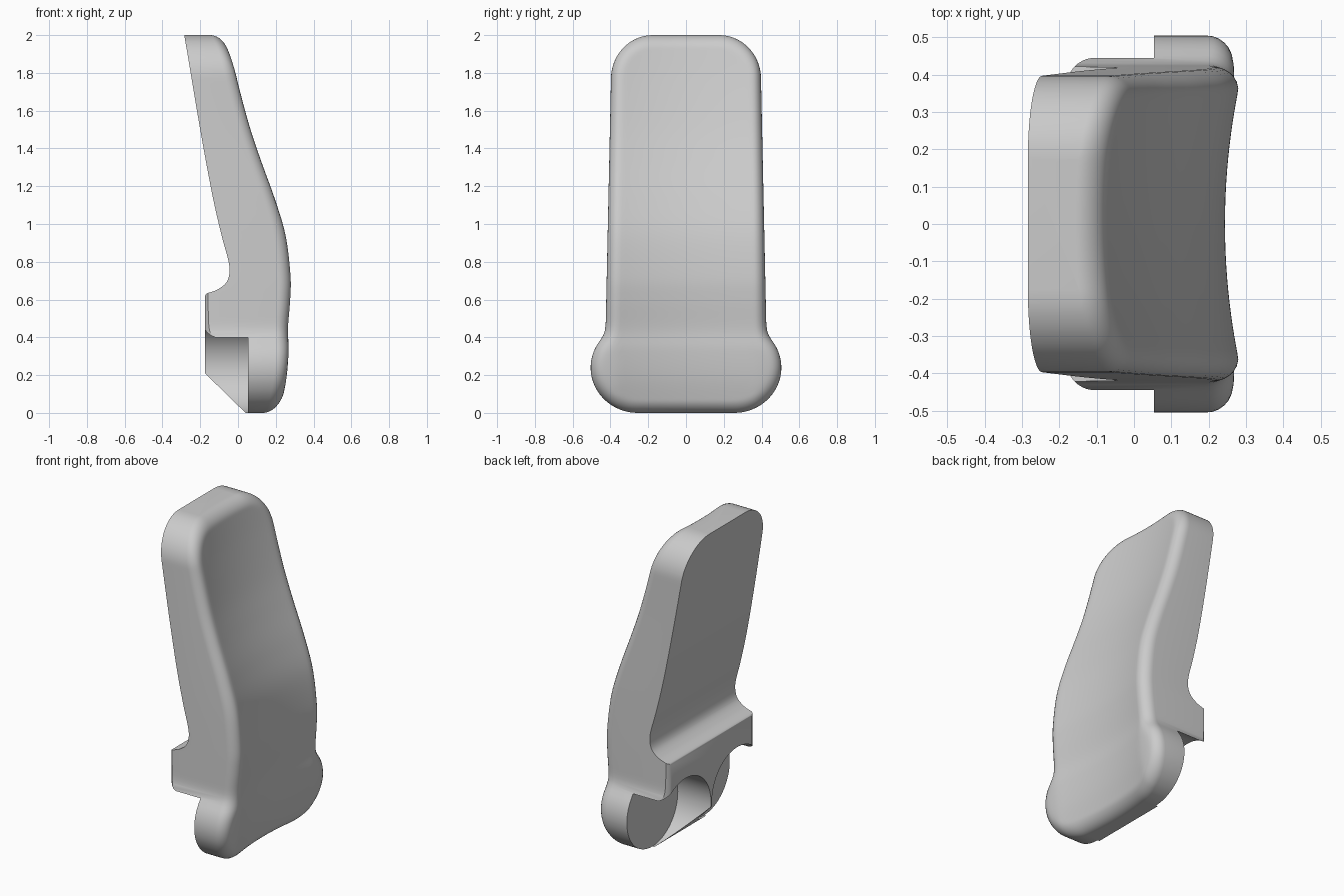
import bpy, bmesh
from math import sin, cos, pi, sqrt
from mathutils import Vector

cube = bpy.data.objects.get("Cube")
if cube:
    bpy.data.objects.remove(cube, do_unlink=True)

gray = bpy.data.materials.new("light gray")
gray.use_nodes = True
gray.diffuse_color = (0.6, 0.6, 0.6, 1)
gray.node_tree.nodes["Principled BSDF"].inputs["Base Color"].default_value = (0.6, 0.6, 0.6, 1)


def spline(points, steps=8):
    """Smooth polyline through 2D points."""
    p = [Vector(q) for q in points]
    p = [2 * p[0] - p[1]] + p + [2 * p[-1] - p[-2]]
    out = []
    for a, b, c, d in zip(p, p[1:], p[2:], p[3:]):
        for i in range(steps):
            t = i / steps
            out.append(b + (c - a) * t / 2 + (2 * a - 5 * b + 4 * c - d) * t**2 / 2
                       + (3 * b - a - 3 * c + d) * t**3 / 2)
    return out + [p[-2]]


def lookup(line, z):
    """First coordinate of a polyline at height z."""
    for a, b in zip(line, line[1:]):
        if a.y <= z <= b.y and b.y > a.y:
            return a.x + (b.x - a.x) * (z - a.y) / (b.y - a.y)
    return line[-1].x if z > line[-1].y else line[0].x


def edge_distance(line, y, z):
    """Distance from a point to a polyline."""
    best = 9.0
    p = Vector((y, z))
    for a, b in zip(line, line[1:]):
        d = b - a
        t = max(0, min(1, (p - a).dot(d) / d.length_squared))
        best = min(best, (p - a - d * t).length)
    return best


def make_object(name, bm):
    bmesh.ops.recalc_face_normals(bm, faces=bm.faces)
    mesh = bpy.data.meshes.new(name)
    bm.to_mesh(mesh)
    bm.free()
    mesh.materials.append(gray)
    obj = bpy.data.objects.new(name, mesh)
    bpy.context.collection.objects.link(obj)
    return obj


def prism(name, outline, place, start, end):
    """Extrude a 2D outline; place maps (u, v, depth) to a 3D point."""
    bm = bmesh.new()
    rings = [[bm.verts.new(place(u, v, w)) for u, v in outline] for w in (start, end)]
    for ring in rings:
        bm.faces.new(ring)
    n = len(outline)
    for i in range(n):
        j = (i + 1) % n
        bm.faces.new((rings[0][i], rings[0][j], rings[1][j], rings[1][i]))
    return make_object(name, bm)


# Half outline of the pad (half width, height): round lobe, neck, taper, round top
lobe = [Vector((0.255 + 0.25 * cos(a), 0.24 + 0.24 * sin(a)))
        for a in [-pi / 2 + pi * 0.66 * i / 24 for i in range(25)]]
neck = spline([(0.458, 0.38), (0.441, 0.405), (0.43, 0.435), (0.425, 0.47)], 4)
crown = [Vector((0.175 + 0.222 * cos(a), 1.77 + 0.23 * sin(a)))
         for a in [pi / 2 * i / 20 for i in range(21)]]
outline = lobe + neck + crown
border = [Vector((0, 0))] + outline + [Vector((0, 2))]

# Ridge line of the front face (x, height)
ridge = spline([(0.22, 0), (0.255, 0.175), (0.268, 0.33), (0.265, 0.44), (0.278, 0.6),
                (0.28, 0.73), (0.255, 0.94), (0.2, 1.13), (0.125, 1.34), (0.066, 1.52),
                (0.003, 1.76), (-0.05, 2)])

# Pad: hollowed front surface with a rounded rim, thick towards the back
ROWS, COLS, RIM = 110, 36, 0.068
bm = bmesh.new()
rows = []
for r in range(ROWS + 1):
    z = 1 - cos(pi * r / ROWS)
    width = lookup(outline, z)
    ring = [bm.verts.new((-0.6, -width, z))]
    for c in range(COLS + 1):
        y = width * sin(pi * (c / COLS - 0.5))
        d = min(RIM, edge_distance(border, abs(y), z))
        drop = RIM - sqrt(max(0, RIM**2 - (RIM - d)**2))
        hollow = 0.038 * (1 - (min(abs(y), 0.37) / 0.37)**2)
        ring.append(bm.verts.new((lookup(ridge, z) - hollow - drop, y, z)))
    ring.append(bm.verts.new((-0.6, width, z)))
    rows.append(ring)
for low, high in zip(rows, rows[1:]):
    for i in range(len(low)):
        j = (i + 1) % len(low)
        bm.faces.new((low[i], low[j], high[j], high[i]))
bm.faces.new(rows[0])
bm.faces.new(rows[-1])
pad = make_object("lever_pad", bm)

# Cutter for the back: leaning back, filleted ledge, hook wall and sloped underside
back = spline([(-0.286, 2.01), (-0.2, 1.5), (-0.135, 1.15), (-0.087, 0.94), (-0.052, 0.81),
               (-0.045, 0.745), (-0.062, 0.69), (-0.11, 0.652), (-0.165, 0.632), (-0.175, 0.615)])
back = [(-0.3, 2.1)] + [tuple(p) for p in back]
back += [(-0.175, 0.21), (0.045, -0.005), (0.045, -0.1), (-0.8, -0.1), (-0.8, 2.1)]
cutters = [prism("back_cutter", back, lambda u, v, w: (u, w, v), -0.7, 0.7)]

# Cutters for the two round pockets and the rounded back corners
pocket = [(0.7, 0.4), (0.443, 0.4)]
pocket += [(0.255 + 0.25 * cos(a), 0.242 + 0.242 * sin(a))
           for a in [0.72 + (1.5 * pi - 0.72) * i / 40 for i in range(41)]]
pocket += [(0.255, -0.1), (0.7, -0.1)]
corner = [(-0.105 - 0.075 * sin(a), 0.37 + 0.075 * cos(a))
          for a in [pi / 2 * i / 10 for i in range(11)]] + [(-0.3, 0.37), (-0.3, 0.6), (-0.105, 0.6)]
for s in (-1, 1):
    cutters.append(prism("pocket_cutter", pocket, lambda u, v, w: (w, s * u, v), -0.9, 0.053))
    cutters.append(prism("corner_cutter", corner, lambda u, v, w: (u, s * v, w), 0.1, 0.7))

bpy.context.view_layer.objects.active = pad
for cutter in cutters:
    mod = pad.modifiers.new("cut", "BOOLEAN")
    mod.operation = "DIFFERENCE"
    mod.solver = "EXACT"
    mod.object = cutter
    bpy.ops.object.modifier_apply(modifier=mod.name)
    bpy.data.objects.remove(cutter, do_unlink=True)

bpy.ops.object.select_all(action="DESELECT")
pad.select_set(True)
bpy.ops.object.shade_smooth_by_angle(angle=0.6)
